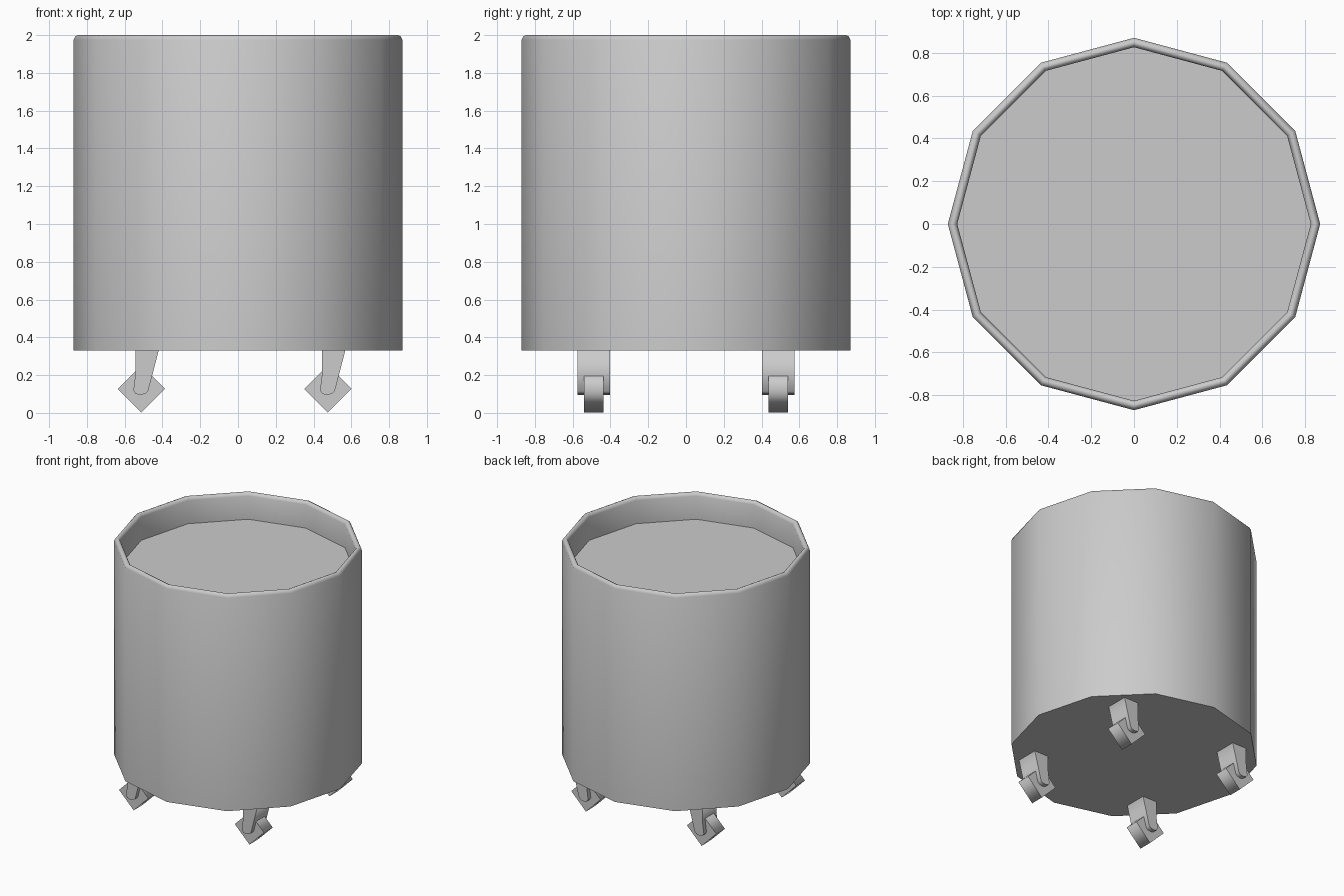
import bpy, bmesh, math

if "Cube" in bpy.data.objects:
    bpy.data.objects.remove(bpy.data.objects["Cube"])


def make_object(name, bm):
    bmesh.ops.recalc_face_normals(bm, faces=bm.faces)
    mesh = bpy.data.meshes.new(name)
    bm.to_mesh(mesh)
    bm.free()
    obj = bpy.data.objects.new(name, mesh)
    bpy.context.collection.objects.link(obj)
    return obj


def lathe(name, profile, sides):
    """Stack of n-gon rings, capped at both ends."""
    bm = bmesh.new()
    rings = [[bm.verts.new((r * math.cos(2 * math.pi * i / sides),
                            r * math.sin(2 * math.pi * i / sides), z))
              for i in range(sides)] for r, z in profile]
    for a, b in zip(rings, rings[1:]):
        for i in range(sides):
            j = (i + 1) % sides
            bm.faces.new((a[i], a[j], b[j], b[i])).smooth = True
    bm.faces.new(rings[0])
    bm.faces.new(rings[-1])
    return make_object(name, bm)


def prism(name, outline, width, location):
    """Outline in x/z extruded along y, smooth sides and flat caps."""
    bm = bmesh.new()
    front = [bm.verts.new((x, -width / 2, z)) for x, z in outline]
    back = [bm.verts.new((x, width / 2, z)) for x, z in outline]
    bm.faces.new(front)
    bm.faces.new(back)
    n = len(outline)
    for i in range(n):
        j = (i + 1) % n
        bm.faces.new((front[i], front[j], back[j], back[i])).smooth = True
    obj = make_object(name, bm)
    # keep the rims of the flat caps crisp
    for e in obj.data.edges:
        a, b = (obj.data.vertices[v].co.y for v in e.vertices)
        e.use_edge_sharp = abs(a - b) < 1e-5
    obj.location = location
    return obj


# Twelve-sided drum with rounded rim and recessed lid
drum = lathe("drum", [(0.87, 0.33), (0.87, 1.975), (0.862, 1.993),
                      (0.848, 2.0), (0.834, 1.993), (0.826, 1.975),
                      (0.826, 1.795)], 12)
bpy.context.view_layer.objects.active = drum
drum.select_set(True)
bpy.ops.object.shade_smooth_by_angle(angle=math.radians(70))

# Four trailing casters, all swivelled the same way
R = 0.125
wheel_outline = [(R, 0), (0, R), (-R, 0), (0, -R)]
fork_outline = [(-0.03, 0.203), (-0.03, 0.085), (-0.042, -0.008),
                (-0.031, -0.025), (-0.008, -0.032), (0.022, -0.026),
                (0.036, -0.012), (0.092, 0.203)]
for x in (-0.512, 0.476):
    for y in (-0.488, 0.488):
        side = ("left" if x < 0 else "right") + ("_front" if y < 0 else "_back")
        prism(side + "_caster_wheel", wheel_outline, 0.105, (x, y, 0.127))
        prism(side + "_caster_fork", fork_outline, 0.172, (x, y, 0.127))
